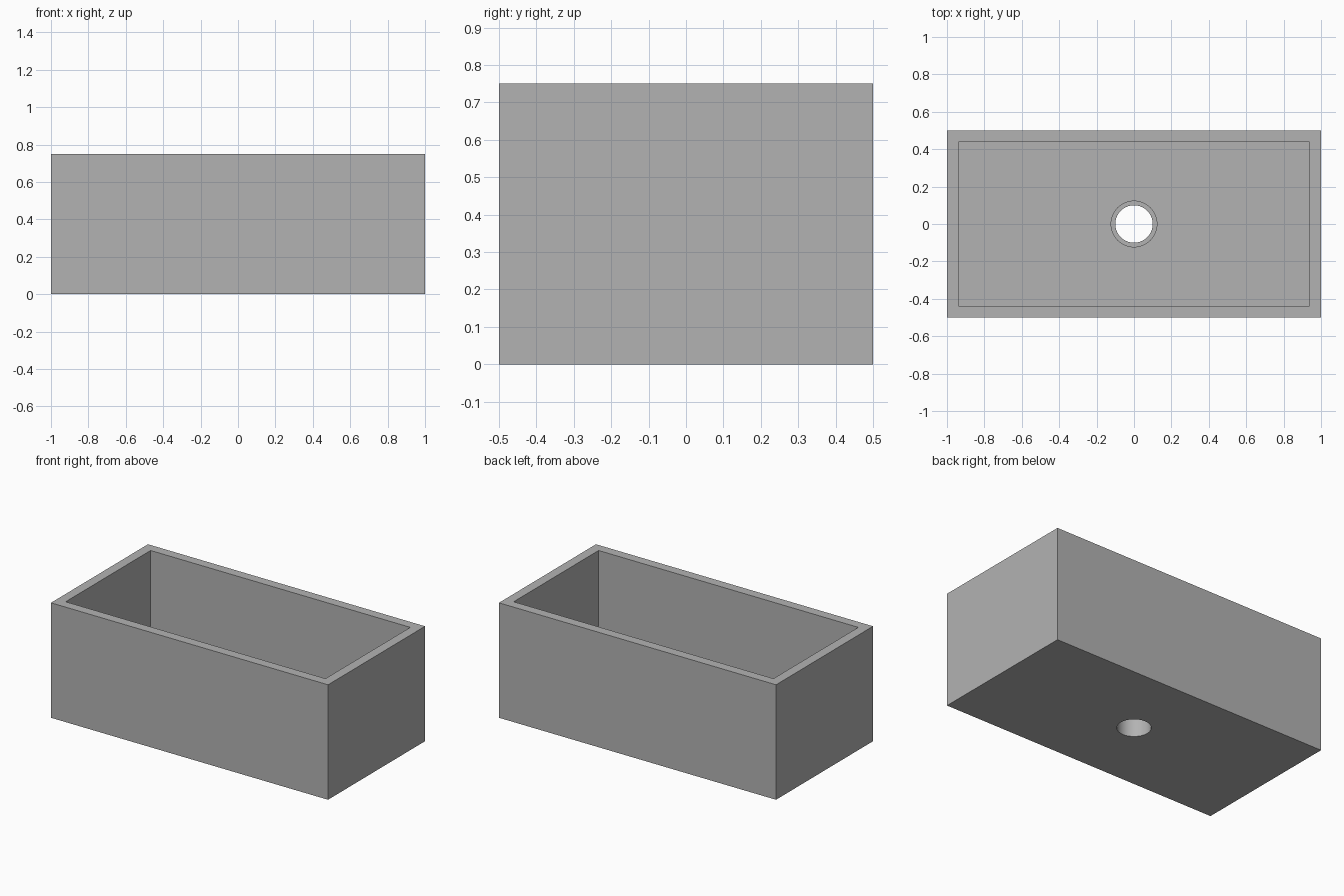
import bpy
import bmesh

default = bpy.data.objects.get("Cube")
if default:
    bpy.data.objects.remove(default, do_unlink=True)

LENGTH, WIDTH, HEIGHT = 2.0, 1.0, 0.75
WALL = 0.0625
HOLE_R, TUBE_R, TUBE_TOP = 0.1, 0.125, 0.25

grey = bpy.data.materials.new("plain grey")
grey.use_nodes = True
colour = (0.45, 0.45, 0.45, 1)
grey.diffuse_color = colour
grey.node_tree.nodes["Principled BSDF"].inputs["Base Color"].default_value = colour


def finish(name, bm):
    mesh = bpy.data.meshes.new(name)
    bm.to_mesh(mesh)
    bm.free()
    obj = bpy.data.objects.new(name, mesh)
    bpy.context.collection.objects.link(obj)
    mesh.materials.append(grey)
    return obj


def box(name, sx, sy, z0, z1):
    bm = bmesh.new()
    bmesh.ops.create_cube(bm, size=1)
    bmesh.ops.scale(bm, vec=(sx, sy, z1 - z0), verts=bm.verts)
    bmesh.ops.translate(bm, vec=(0, 0, (z0 + z1) / 2), verts=bm.verts)
    return finish(name, bm)


def cylinder(name, radius, z0, z1):
    bm = bmesh.new()
    bmesh.ops.create_cone(bm, cap_ends=True, segments=64,
                          radius1=radius, radius2=radius, depth=z1 - z0)
    bmesh.ops.translate(bm, vec=(0, 0, (z0 + z1) / 2), verts=bm.verts)
    return finish(name, bm)


def combine(target, helper, operation):
    mod = target.modifiers.new(operation.lower(), "BOOLEAN")
    mod.operation = operation
    mod.solver = "EXACT"
    mod.object = helper
    bpy.context.view_layer.objects.active = target
    bpy.ops.object.modifier_apply(modifier=mod.name)
    bpy.data.objects.remove(helper, do_unlink=True)


# Open-topped box: outer block minus its cavity
tray = box("open_box", LENGTH, WIDTH, 0, HEIGHT)
cavity = box("cavity_cutter", LENGTH - 2 * WALL, WIDTH - 2 * WALL, WALL, HEIGHT + 0.1)
combine(tray, cavity, "DIFFERENCE")

# Drain tube standing on the floor, bored right through the base
combine(tray, cylinder("drain_tube", TUBE_R, WALL / 2, TUBE_TOP), "UNION")
combine(tray, cylinder("drain_bore", HOLE_R, -0.1, TUBE_TOP + 0.1), "DIFFERENCE")

# Smooth round walls, crisp box edges
bpy.ops.object.select_all(action="DESELECT")
tray.select_set(True)
bpy.context.view_layer.objects.active = tray
bpy.ops.object.shade_smooth_by_angle(angle=0.5)
